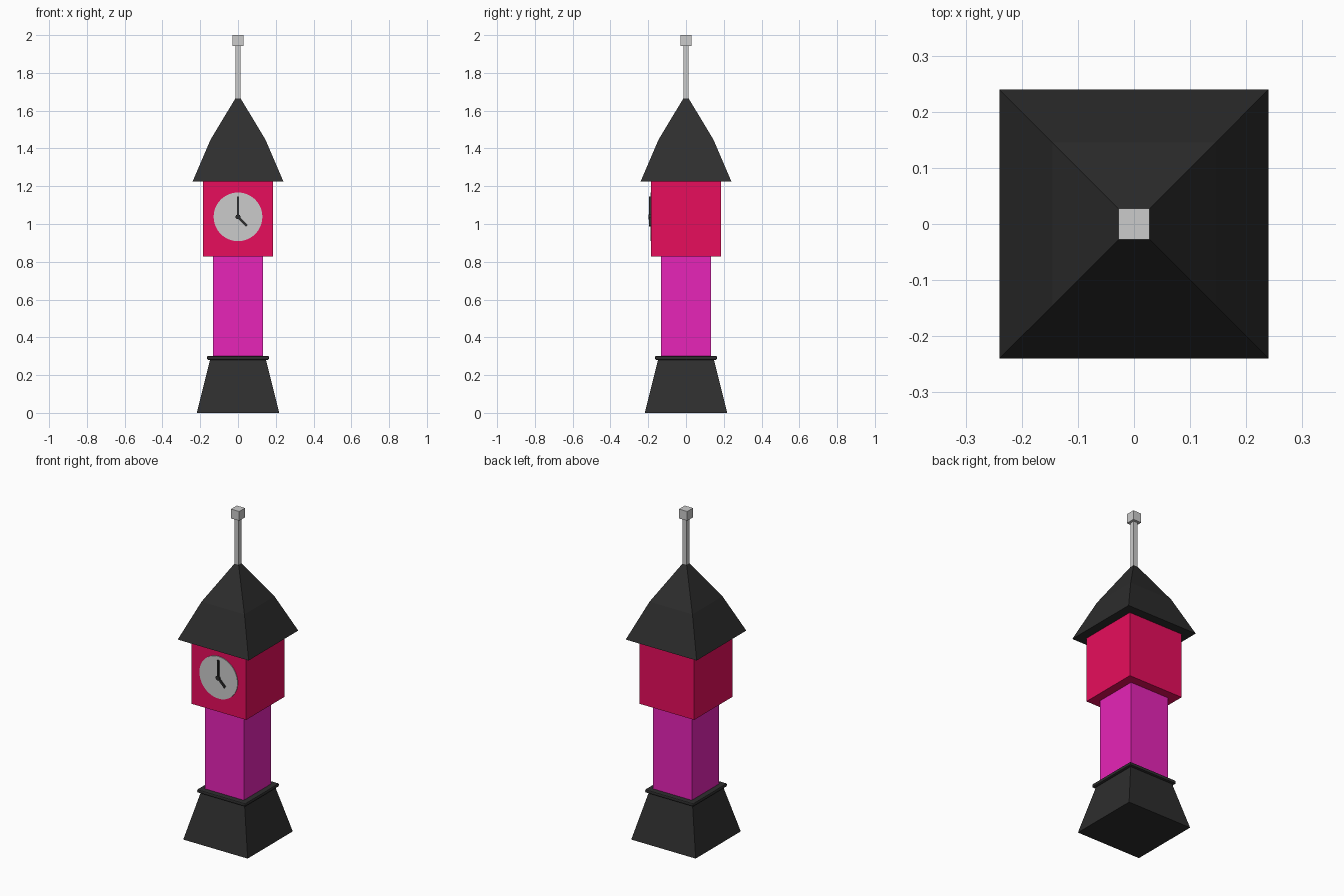
import bpy, math
from math import cos, sin, pi

if "Cube" in bpy.data.objects:
    bpy.data.objects.remove(bpy.data.objects["Cube"])


def material(name, rgb):
    m = bpy.data.materials.new(name)
    m.diffuse_color = (*rgb, 1)
    m.use_nodes = True
    m.node_tree.nodes["Principled BSDF"].inputs["Base Color"].default_value = m.diffuse_color
    return m


dark = material("charcoal", (0.027, 0.027, 0.027))
magenta = material("magenta", (0.8, 0.018, 0.48))
crimson = material("crimson", (0.8, 0.004, 0.107))


def square_stack(name, profile, mat=None):
    """Closed square tower part from (half width, height) pairs."""
    verts = [(sx * h, sy * h, z) for h, z in profile
             for sx, sy in ((-1, -1), (1, -1), (1, 1), (-1, 1))]
    faces = [(3, 2, 1, 0)]
    for r in range(0, 4 * (len(profile) - 1), 4):
        faces += [(r + i, r + (i + 1) % 4, r + 4 + (i + 1) % 4, r + 4 + i) for i in range(4)]
    n = len(verts)
    faces.append((n - 4, n - 3, n - 2, n - 1))
    me = bpy.data.meshes.new(name)
    me.from_pydata(verts, [], faces)
    ob = bpy.data.objects.new(name, me)
    bpy.context.collection.objects.link(ob)
    if mat:
        me.materials.append(mat)
    return ob


def disc(name, radius, y_front, y_back, z, sides, mat=None):
    """Cylinder facing the front."""
    bpy.ops.mesh.primitive_cylinder_add(
        vertices=sides, radius=radius, depth=y_back - y_front,
        location=(0, (y_front + y_back) / 2, z), rotation=(pi / 2, 0, 0))
    ob = bpy.context.object
    ob.name = name
    bpy.ops.object.shade_smooth_by_angle()
    if mat:
        ob.data.materials.append(mat)
    return ob


CLOCK_Z = 1.038


def hand(name, length, width, angle):
    """Clock hand; angle is clockwise from twelve."""
    bpy.ops.mesh.primitive_cube_add(
        size=1, location=(sin(angle) * length / 2, -0.192, CLOCK_Z + cos(angle) * length / 2),
        rotation=(0, angle, 0), scale=(width, 0.008, length))
    ob = bpy.context.object
    ob.name = name
    ob.data.materials.append(dark)


# Tower body
square_stack("base", [(0.218, 0), (0.147, 0.285)], dark)
rim = square_stack("base_rim", [(0.164, 0.281), (0.164, 0.301)], dark)
bevel = rim.modifiers.new("soft_edges", "BEVEL")
bevel.width = 0.006
bevel.segments = 2
square_stack("shaft", [(0.132, 0.30), (0.132, 0.828)], magenta)
square_stack("clock_chamber", [(0.185, 0.827), (0.185, 1.227)], crimson)

# Roof with a change of pitch, and spire
square_stack("roof", [(0.24, 1.226), (0.145, 1.447), (0.012, 1.668)], dark)
square_stack("spire_pole", [(0.014, 1.66), (0.014, 1.95)])
square_stack("spire_cap", [(0.028, 1.943), (0.028, 2.0)])

# Clock
disc("clock_face", 0.129, -0.189, -0.18, CLOCK_Z, 48)
disc("clock_hub", 0.013, -0.199, -0.186, CLOCK_Z, 16, dark)
hand("minute_hand", 0.107, 0.013, 0)
hand("hour_hand", 0.067, 0.013, math.radians(135))
